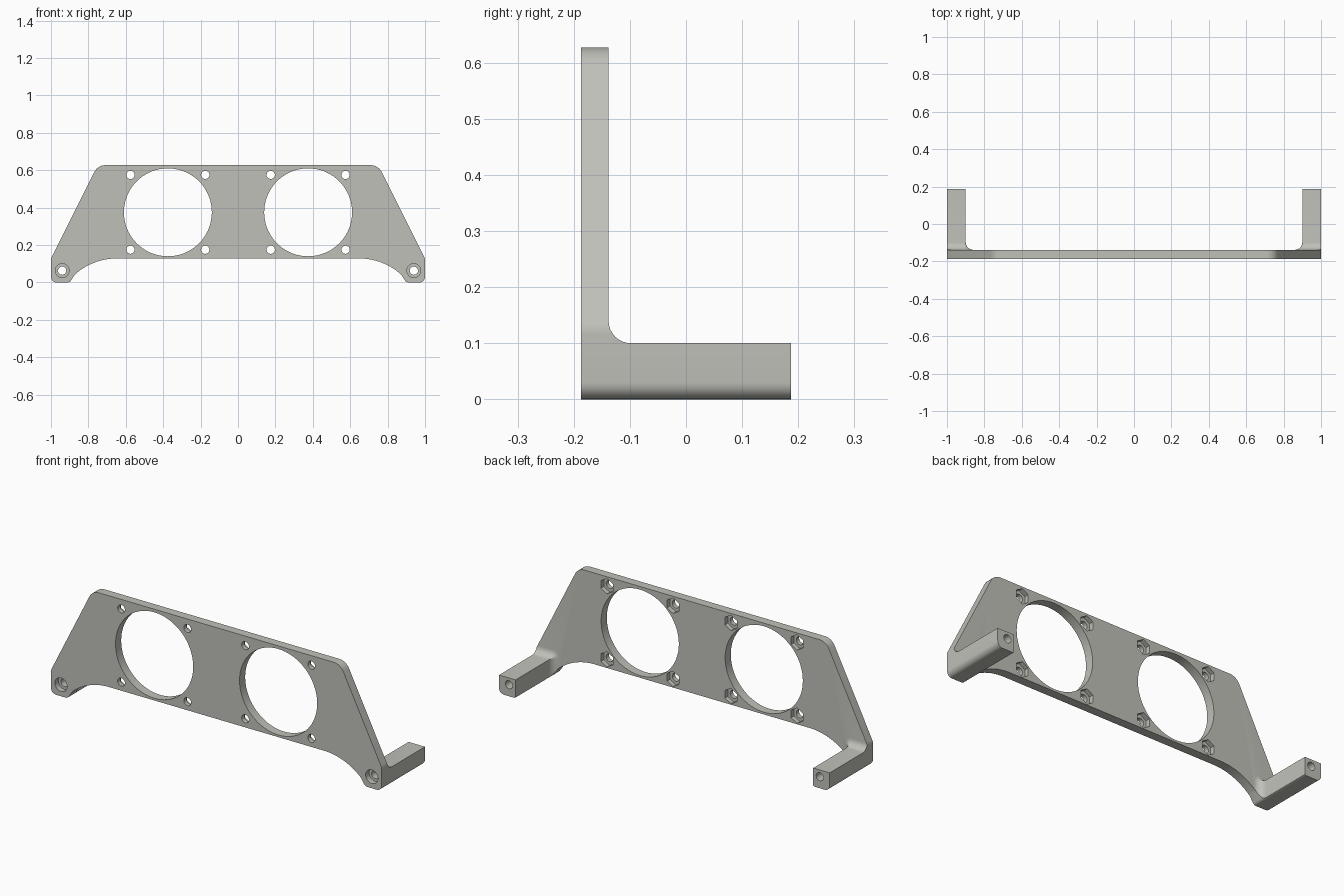
import bpy, bmesh, math
from mathutils import Vector

if "Cube" in bpy.data.objects:
    bpy.data.objects.remove(bpy.data.objects["Cube"])

FRONT, BACK, PLATE_BACK = -0.187, 0.187, -0.138
FILLET = 0.04


def rounded(corners, steps=8):
    """Closed 2D outline from (x, z, radius) corners."""
    out = []
    for i, (x, z, r) in enumerate(corners):
        p = Vector((x, z))
        if r <= 0:
            out.append(p)
            continue
        a = (Vector(corners[i - 1][:2]) - p).normalized()
        b = (Vector(corners[(i + 1) % len(corners)][:2]) - p).normalized()
        half = a.angle(b) / 2
        c = p + (a + b).normalized() * (r / math.sin(half))
        t = r / math.tan(half)
        va, vb = p + a * t - c, p + b * t - c
        start, sweep = math.atan2(va.y, va.x), math.pi - 2 * half
        if va.x * vb.y - va.y * vb.x < 0:
            sweep = -sweep
        for k in range(steps + 1):
            g = start + sweep * k / steps
            out.append(c + Vector((math.cos(g), math.sin(g))) * r)
    return out


def loft(name, sections):
    """Solid through matching 2D outlines, given as (y, points)."""
    bm = bmesh.new()
    rings = [[bm.verts.new((p[0], y, p[1])) for p in pts] for y, pts in sections]
    n = len(rings[0])
    for lo, hi in zip(rings, rings[1:]):
        for i in range(n):
            j = (i + 1) % n
            bm.faces.new((lo[i], lo[j], hi[j], hi[i]))
    bm.faces.new(rings[0])
    bm.faces.new(rings[-1])
    bmesh.ops.recalc_face_normals(bm, faces=bm.faces)
    me = bpy.data.meshes.new(name)
    bm.to_mesh(me)
    bm.free()
    ob = bpy.data.objects.new(name, me)
    bpy.context.collection.objects.link(ob)
    return ob


def disc(x, z, r, n, turn=0.0):
    return [(x + r * math.cos(turn + 2 * math.pi * i / n),
             z + r * math.sin(turn + 2 * math.pi * i / n)) for i in range(n)]


def cut(target, cutter):
    mod = target.modifiers.new("cut", 'BOOLEAN')
    mod.operation, mod.solver, mod.object = 'DIFFERENCE', 'EXACT', cutter
    bpy.context.view_layer.objects.active = target
    bpy.ops.object.modifier_apply(modifier=mod.name)
    bpy.data.objects.remove(cutter)


# Bracket outline: right half, then mirrored
arch = [(0.65 + 0.33 * math.sin(math.radians(a)),
         -0.202 + 0.33 * math.cos(math.radians(a)), 0) for a in range(0, 43, 3)]
half = arch + [(0.9, 0.0, 0.022), (1.0, 0.0, 0.03),
               (1.0, 0.128, 0.05), (0.75, 0.627, 0.065)]
outline = rounded(half + [(-x, z, r) for x, z, r in reversed(half)])
bracket = loft("bracket", [(FRONT, outline), (BACK, outline)])

# Hollow behind the plate, leaving two filleted arms
sections = []
for k in range(9):
    a = math.pi / 2 * k / 8
    e = FILLET * (1 - math.sin(a))
    x, z, r = 0.9 - e, 0.1 + e, e + 0.001
    sections.append((PLATE_BACK + FILLET * (1 - math.cos(a)), rounded([
        (-x, -0.5, 0), (x, -0.5, 0), (x, z, r), (2, z, 0),
        (2, 1, 0), (-2, 1, 0), (-2, z, 0), (-x, z, r)])))
sections.append((0.4, sections[-1][1]))
cut(bracket, loft("hollow", sections))

# Large round openings, with four screw holes and nut pockets each
for cx in (-0.375, 0.375):
    ring = disc(cx, 0.375, 0.235, 72)
    cut(bracket, loft("opening", [(-0.3, ring), (0.0, ring)]))
    for dx in (-0.2, 0.2):
        for dz in (-0.2, 0.2):
            hole = disc(cx + dx, 0.375 + dz, 0.022, 24)
            cut(bracket, loft("screw_hole", [(-0.3, hole), (0.0, hole)]))
            pocket = disc(cx + dx, 0.375 + dz, 0.042, 6, math.pi / 6)
            cut(bracket, loft("nut_pocket", [(PLATE_BACK - 0.025, pocket), (0.0, pocket)]))

# Counterbored bolt holes running through the arms
for x in (-0.94, 0.94):
    hole, bore = disc(x, 0.063, 0.022, 24), disc(x, 0.063, 0.037, 32)
    cut(bracket, loft("bolt_hole", [(-0.3, hole), (0.3, hole)]))
    cut(bracket, loft("counterbore", [(-0.3, bore), (FRONT + 0.03, bore)]))

# Single warm grey finish
grey = bpy.data.materials.new("warm grey")
grey.diffuse_color = (0.53, 0.53, 0.49, 1)
grey.use_nodes = True
grey.node_tree.nodes["Principled BSDF"].inputs["Base Color"].default_value = grey.diffuse_color
bracket.data.materials.clear()
bracket.data.materials.append(grey)
bracket.select_set(True)
bpy.context.view_layer.objects.active = bracket
bpy.ops.object.shade_smooth_by_angle(angle=math.radians(30))
